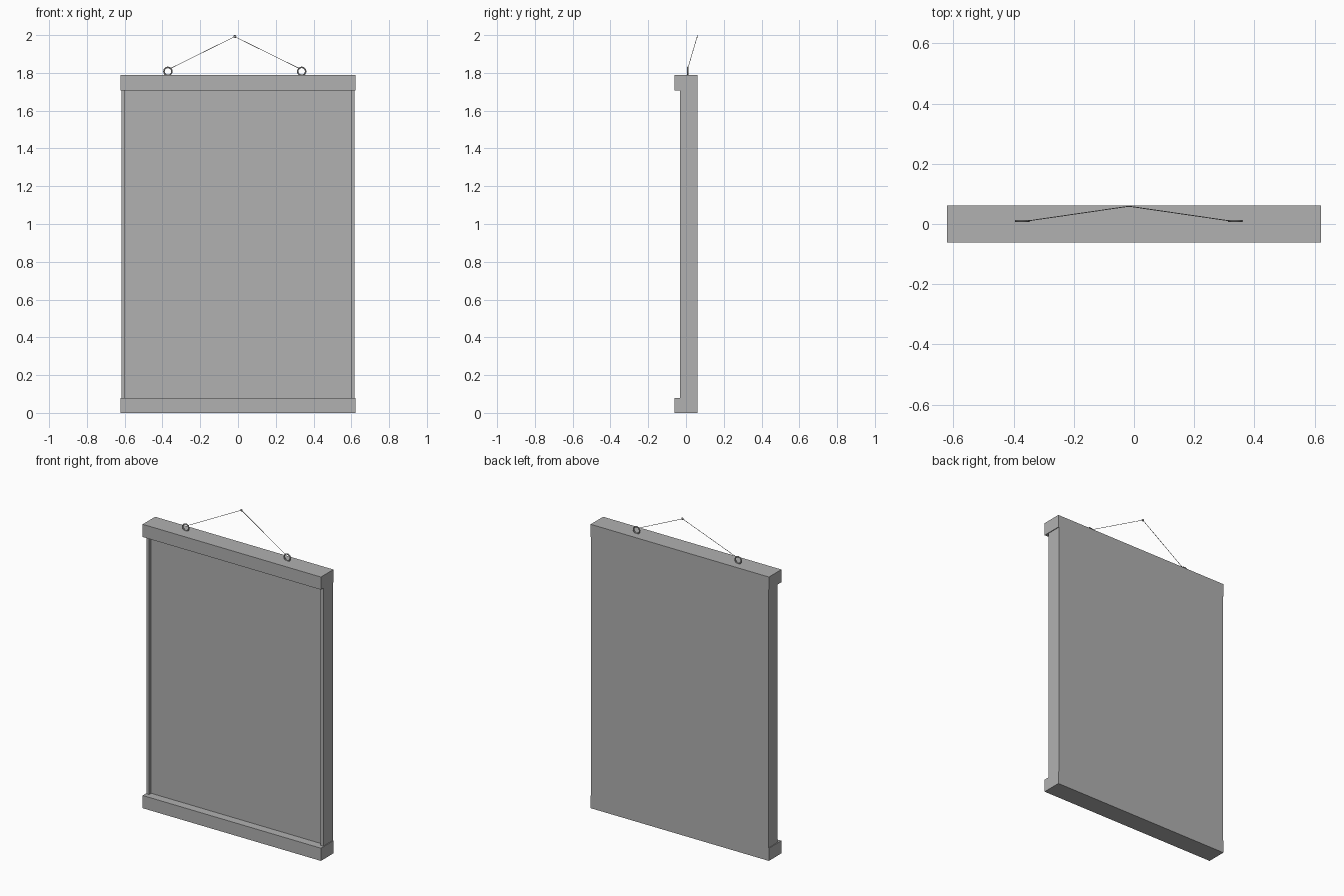
import bpy
from math import radians
from mathutils import Vector

if "Cube" in bpy.data.objects:
    bpy.data.objects.remove(bpy.data.objects["Cube"])

grey = bpy.data.materials.new("dark_grey")
grey.diffuse_color = (0.44, 0.44, 0.44, 1)
grey.use_nodes = True
grey.node_tree.nodes["Principled BSDF"].inputs["Base Color"].default_value = grey.diffuse_color


def finish(name):
    ob = bpy.context.object
    ob.name = name
    ob.data.materials.append(grey)
    return ob


def box(name, lo, hi):
    lo, hi = Vector(lo), Vector(hi)
    bpy.ops.mesh.primitive_cube_add(size=1, location=(lo + hi) / 2)
    finish(name).scale = hi - lo
    bpy.ops.object.transform_apply(location=False, rotation=False, scale=True)


def ring(name, loc, major, minor, segments=24):
    bpy.ops.mesh.primitive_torus_add(
        location=loc, rotation=(radians(90), 0, 0), major_radius=major,
        minor_radius=minor, major_segments=segments, minor_segments=8)
    finish(name)
    bpy.ops.object.shade_smooth_by_angle()


def cord(name, a, b, radius):
    a, b = Vector(a), Vector(b)
    bpy.ops.mesh.primitive_cylinder_add(
        vertices=8, radius=radius, depth=(b - a).length, location=(a + b) / 2)
    finish(name).rotation_euler = (b - a).to_track_quat('Z', 'Y').to_euler()
    bpy.ops.object.shade_smooth_by_angle()


HALF_W, RAIL_W, PANEL_W = 0.621, 0.617, 0.598
FRONT, RAIL_FRONT, PANEL_FRONT, BACK = -0.062, -0.031, -0.01, 0.062
LOW, HIGH, TOP = 0.08, 1.708, 1.788

# Deep horizontal bars at top and bottom
box("bottom_bar", (-HALF_W, FRONT, 0), (HALF_W, BACK, LOW))
box("top_bar", (-HALF_W, FRONT, HIGH), (HALF_W, BACK, TOP))

# Thin side rails and the recessed panel between them
box("left_rail", (-RAIL_W, RAIL_FRONT, LOW), (-PANEL_W, BACK, HIGH))
box("right_rail", (PANEL_W, RAIL_FRONT, LOW), (RAIL_W, BACK, HIGH))
box("panel", (-PANEL_W, PANEL_FRONT, LOW), (PANEL_W, BACK, HIGH))

# Hanging rings, with cords running to a small loop at the apex
apex = Vector((-0.017, 0.059, 1.992))
for side, x, s in (("left", -0.371, 1), ("right", 0.337, -1)):
    ring(side + "_ring", (x, 0.01, 1.808), 0.021, 0.004)
    cord(side + "_cord", (x + s * 0.016, 0.01, 1.825), apex, 0.0014)
ring("hanging_loop", apex, 0.006, 0.002, 16)
